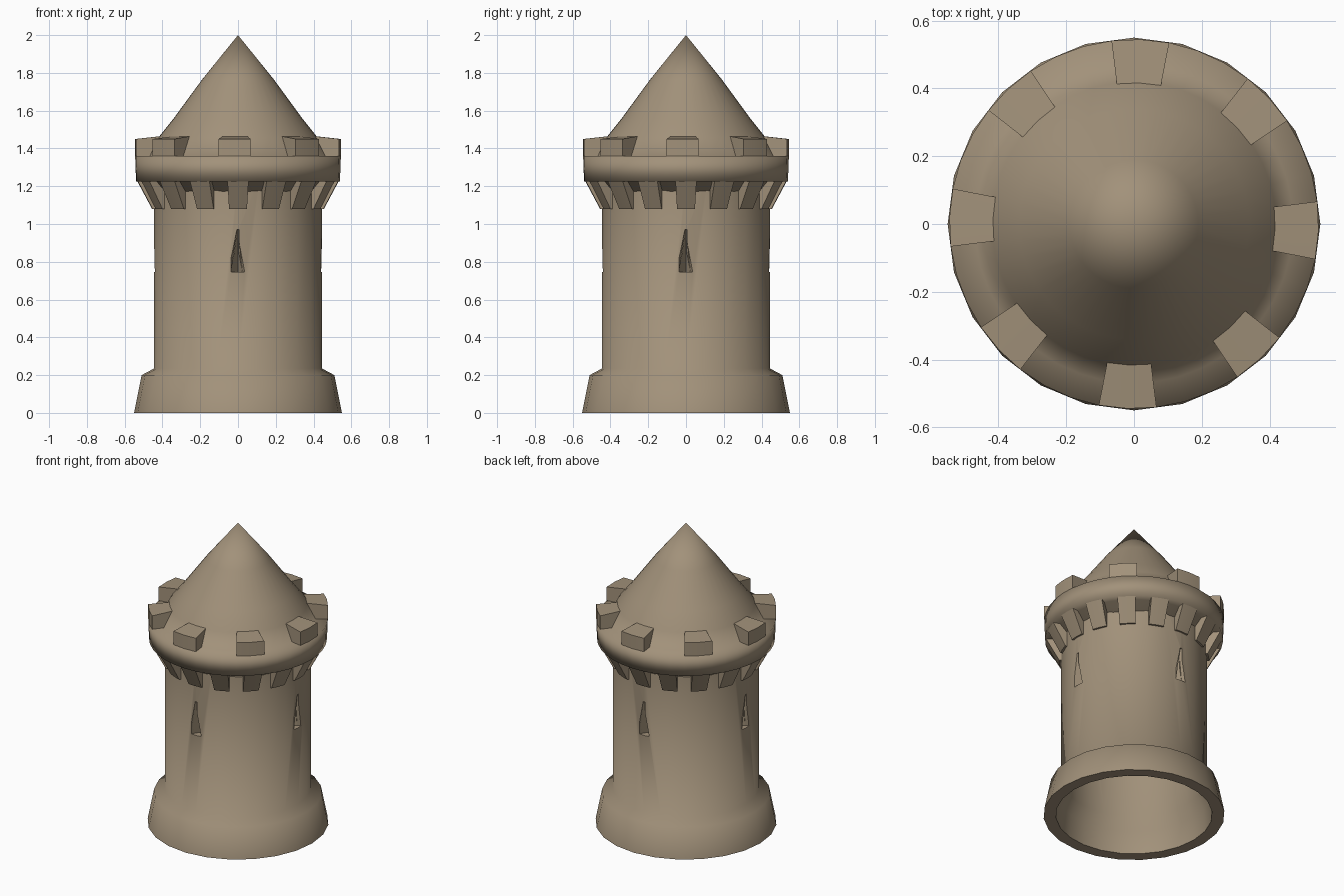
import bpy
import bmesh
from math import cos, sin, radians, tau

old = bpy.data.objects.get("Cube")
if old:
    bpy.data.objects.remove(old, do_unlink=True)

stone = bpy.data.materials.new("warm_stone")
stone.use_nodes = True
COLOUR = (0.36, 0.285, 0.195, 1)
stone.diffuse_color = COLOUR
bsdf = stone.node_tree.nodes["Principled BSDF"]
bsdf.inputs["Base Color"].default_value = COLOUR
bsdf.inputs["Roughness"].default_value = 0.9


def finish(bm, name):
    bmesh.ops.remove_doubles(bm, verts=bm.verts, dist=1e-5)
    bmesh.ops.recalc_face_normals(bm, faces=bm.faces)
    mesh = bpy.data.meshes.new(name)
    bm.to_mesh(mesh)
    bm.free()
    mesh.materials.append(stone)
    obj = bpy.data.objects.new(name, mesh)
    bpy.context.collection.objects.link(obj)
    return obj


def smooth(obj, angle):
    bpy.ops.object.select_all(action="DESELECT")
    obj.select_set(True)
    bpy.context.view_layer.objects.active = obj
    bpy.ops.object.shade_smooth_by_angle(angle=radians(angle))


def sweep(bm, profile, steps, start=0.0, span=tau):
    """Turn a closed (radius, z) outline about the z axis, fully or in part."""
    full = span == tau
    rings = []
    for i in range(steps if full else steps + 1):
        a = start + span * i / steps
        rings.append([bm.verts.new((r * cos(a), r * sin(a), z)) for r, z in profile])
    pairs = list(zip(rings, rings[1:]))
    if full:
        pairs.append((rings[-1], rings[0]))
    else:
        bm.faces.new(rings[0])
        bm.faces.new(rings[-1])
    n = len(profile)
    for p, q in pairs:
        for j in range(n):
            k = (j + 1) % n
            bm.faces.new((p[j], q[j], q[k], p[k]))


def ring_part(name, profile, steps, start, angle):
    bm = bmesh.new()
    sweep(bm, profile, steps, radians(start))
    obj = finish(bm, name)
    smooth(obj, angle)
    return obj


def repeated_part(name, profile, count, centre, width, steps, angle):
    bm = bmesh.new()
    for i in range(count):
        mid = radians(centre) + tau * i / count
        sweep(bm, profile, steps, mid - radians(width) / 2, radians(width))
    smooth(finish(bm, name), angle)


def slit_wedges(name, outer, closed):
    """Four tapering wedges, V-shaped in plan, one on each side."""
    bm = bmesh.new()
    inner = 0.385
    for i in range(4):
        a = tau * i / 4
        verts = []
        for spread, z in ((0.65, 0.745), (0.1, 0.97)):
            half = spread * (outer - inner)
            for r, w in ((inner, 0), (outer, half), (outer, -half)):
                verts.append(bm.verts.new((r * cos(a) - w * sin(a),
                                           r * sin(a) + w * cos(a), z)))
        low, high = verts[:3], verts[3:]
        bm.faces.new(low)
        bm.faces.new(high)
        for j, k in ((0, 1), (2, 0)) + (((1, 2),) if closed else ()):
            bm.faces.new((low[j], low[k], high[k], high[j]))
    return finish(bm, name)


# Thin hollow shaft with a flared, open-bottomed plinth
shaft = ring_part("shaft_and_plinth",
                  [(0.475, 0), (0.55, 0), (0.51, 0.2), (0.445, 0.235), (0.445, 1.25),
                   (0.425, 1.25), (0.425, 0.235), (0.465, 0.15)], 24, 0, 70)

# Arrow slits cut through the wall, each backed by a recess
cutter = slit_wedges("slit_cutter", 0.47, True)
cutter.hide_render = True
mod = shaft.modifiers.new("slits", "BOOLEAN")
mod.object = cutter
mod.operation = "DIFFERENCE"
mod.solver = "EXACT"
bpy.context.view_layer.objects.active = shaft
bpy.ops.object.modifier_move_to_index(modifier=mod.name, index=0)
bpy.ops.object.modifier_apply(modifier=mod.name)
bpy.data.objects.remove(cutter, do_unlink=True)
slit_wedges("slit_recesses", 0.438, False)

# Sloping brackets under the parapet
repeated_part("corbels", [(0.42, 1.08), (0.455, 1.08), (0.535, 1.23), (0.42, 1.23)],
              16, 0, 12, 2, 60)

# Overhanging parapet running up into the pointed roof
ring_part("parapet_and_roof",
          [(0, 1.225), (0.43, 1.16), (0.49, 1.225), (0.54, 1.225), (0.545, 1.36),
           (0.47, 1.36), (0.42, 1.46), (0.34, 1.56), (0.19, 1.765), (0, 2)],
          40, -11, 100)

# Battlements flush with the parapet, sloping up into the roof
repeated_part("merlons", [(0.42, 1.36), (0.545, 1.36), (0.545, 1.45), (0.41, 1.465)],
              8, -2, 18, 2, 60)
